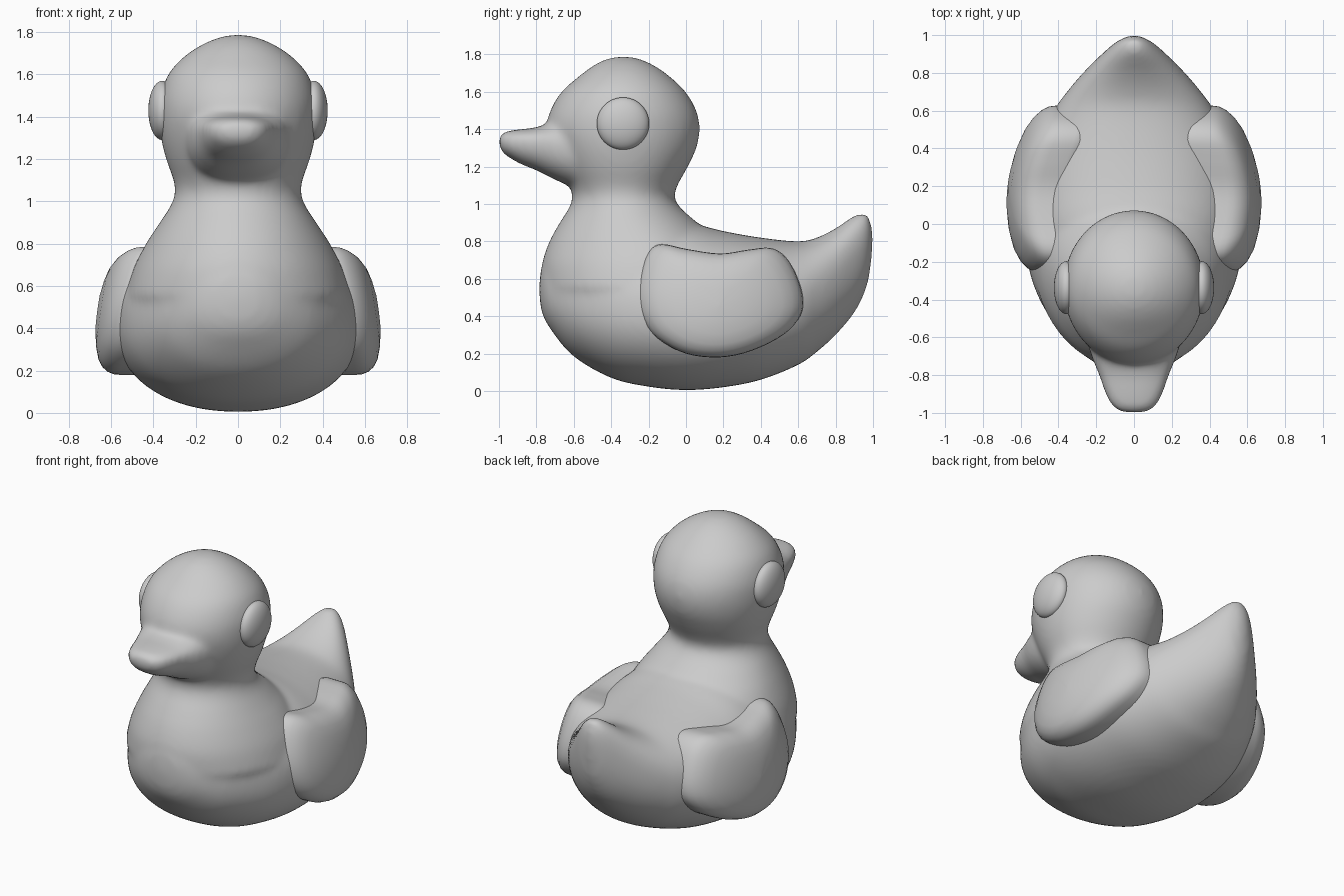
import bpy, bmesh, math
from mathutils import Vector

if "Cube" in bpy.data.objects:
    bpy.data.objects.remove(bpy.data.objects["Cube"])


def spline(rows, sub, closed=False):
    """Catmull-Rom interpolation through rows of numbers."""
    out, n = [], len(rows)
    pick = (lambda i: rows[i % n]) if closed else (lambda i: rows[max(0, min(n - 1, i))])
    for i in range(n if closed else n - 1):
        for k in range(sub):
            t = k / sub
            out.append([0.5 * (2 * b + (c - a) * t + (2 * a - 5 * b + 4 * c - d) * t * t
                               + (3 * b - a - 3 * c + d) * t ** 3)
                        for a, b, c, d in zip(pick(i - 1), pick(i), pick(i + 1), pick(i + 2))])
    return out if closed else out + [list(rows[-1])]


def skin(bm, rings):
    """Bridge closed rings of points and cap both ends."""
    vs = [[bm.verts.new(p) for p in r] for r in rings]
    n = len(vs[0])
    for a, b in zip(vs, vs[1:]):
        for i in range(n):
            bm.faces.new((a[i], a[(i + 1) % n], b[(i + 1) % n], b[i]))
    bm.faces.new(vs[0])
    bm.faces.new(vs[-1])


def loft(bm, rows, axis, e=2.0, seg=64):
    """Rows: position, high, low, half width, level of the widest point."""
    rings = []
    for p, hi, lo, w, mid in spline(rows, 5):
        ring = []
        for i in range(seg):
            c, s = math.cos(math.tau * i / seg), math.sin(math.tau * i / seg)
            x = math.copysign(abs(c) ** (2 / e), c) * w
            u = abs(s) ** (2 / e)
            v = mid + u * (hi - mid) if s > 0 else mid - u * (mid - lo)
            ring.append((x, p, v) if axis == 'Y' else (x, v, p))
        rings.append(ring)
    skin(bm, rings)


def make(name, bm):
    bmesh.ops.recalc_face_normals(bm, faces=bm.faces)
    me = bpy.data.meshes.new(name)
    bm.to_mesh(me)
    bm.free()
    for f in me.polygons:
        f.use_smooth = True
    ob = bpy.data.objects.new(name, me)
    bpy.context.collection.objects.link(ob)
    return ob


bm = bmesh.new()
# Hull with upturned tail
loft(bm, [(-.785, .57, .53, .02, .55), (-.77, .67, .42, .12, .54), (-.72, .75, .325, .23, .5),
          (-.6, .82, .185, .37, .46), (-.4, .86, .07, .50, .43), (-.2, .88, .023, .565, .42),
          (0, .90, .005, .58, .41), (.2, .855, .02, .57, .42), (.4, .82, .06, .525, .44),
          (.6, .80, .14, .425, .48), (.7, .82, .21, .355, .52), (.8, .87, .30, .27, .57),
          (.9, .937, .42, .17, .65), (.96, .95, .54, .10, .74), (.985, .91, .65, .055, .79),
          (1.0, .84, .80, .01, .82)], 'Y', 2.15)
# Chest, neck and head
loft(bm, [(.55, .2, -.775, .53, -.2), (.68, .22, -.77, .495, -.2), (.8, .17, -.73, .435, -.23),
          (.9, .06, -.675, .37, -.28), (.98, -.03, -.625, .318, -.32), (1.04, -.062, -.608, .298, -.33),
          (1.1, -.045, -.625, .305, -.33), (1.2, .01, -.68, .34, -.33), (1.3, .056, -.72, .364, -.335),
          (1.4, .073, -.745, .373, -.335), (1.5, .055, -.725, .366, -.335), (1.6, -.003, -.665, .33, -.335),
          (1.68, -.085, -.575, .26, -.335), (1.74, -.17, -.495, .172, -.335),
          (1.776, -.25, -.42, .085, -.335), (1.788, -.32, -.35, .012, -.335)], 'Z')
# Bill
loft(bm, [(-.45, 1.46, 1.06, .26, 1.30), (-.6, 1.45, 1.09, .25, 1.31), (-.7, 1.44, 1.13, .225, 1.32),
          (-.8, 1.41, 1.18, .185, 1.335), (-.88, 1.40, 1.212, .158, 1.34), (-.94, 1.392, 1.245, .132, 1.34),
          (-.98, 1.38, 1.275, .098, 1.34), (-1.0, 1.35, 1.315, .045, 1.335)], 'Y', 2.3)
body = make("body", bm)
# Fuse the three shells and blend the joins
mod = body.modifiers.new("fuse", 'REMESH')
mod.mode, mod.voxel_size, mod.use_smooth_shade = 'VOXEL', 0.018, True
mod = body.modifiers.new("blend", 'SMOOTH')
mod.factor, mod.iterations = 0.5, 12

# Wings: a bean outline domed outward over the flank
outline = spline([(-.26, .5), (-.245, .63), (-.2, .745), (-.13, .785), (0, .76), (.18, .735), (.33, .755),
                  (.45, .765), (.53, .72), (.59, .62), (.625, .5), (.61, .40), (.52, .3), (.35, .215),
                  (.18, .18), (0, .2), (-.15, .28), (-.23, .38)], 4, closed=True)
shells = [(.02, 0), (.3, 0), (.55, .003), (.75, .009), (.87, .022), (.95, .044), (.99, .07),
          (1.0, .10), (1.0, .2), (.95, .3)]
for side, label in ((1, "left"), (-1, "right")):
    bm = bmesh.new()
    rings = []
    for scale, drop in shells:
        ring = []
        for y, z in outline:
            y, z = .18 + (y - .18) * scale, .46 + (z - .46) * scale
            x = .675 - .55 * (y - .1) ** 2 - .55 * (z - .36) ** 2 - drop
            ring.append((side * x, y, z))
        rings.append(ring)
    skin(bm, rings)
    make(label + "_wing", bm)

    # Eyes: flattened domes on the sides of the head
    bm = bmesh.new()
    bmesh.ops.create_uvsphere(bm, u_segments=48, v_segments=24, radius=1)
    bmesh.ops.scale(bm, vec=Vector((.066, .14, .14)), verts=bm.verts)
    bmesh.ops.translate(bm, vec=Vector((side * .358, -.337, 1.43)), verts=bm.verts)
    make(label + "_eye", bm)
